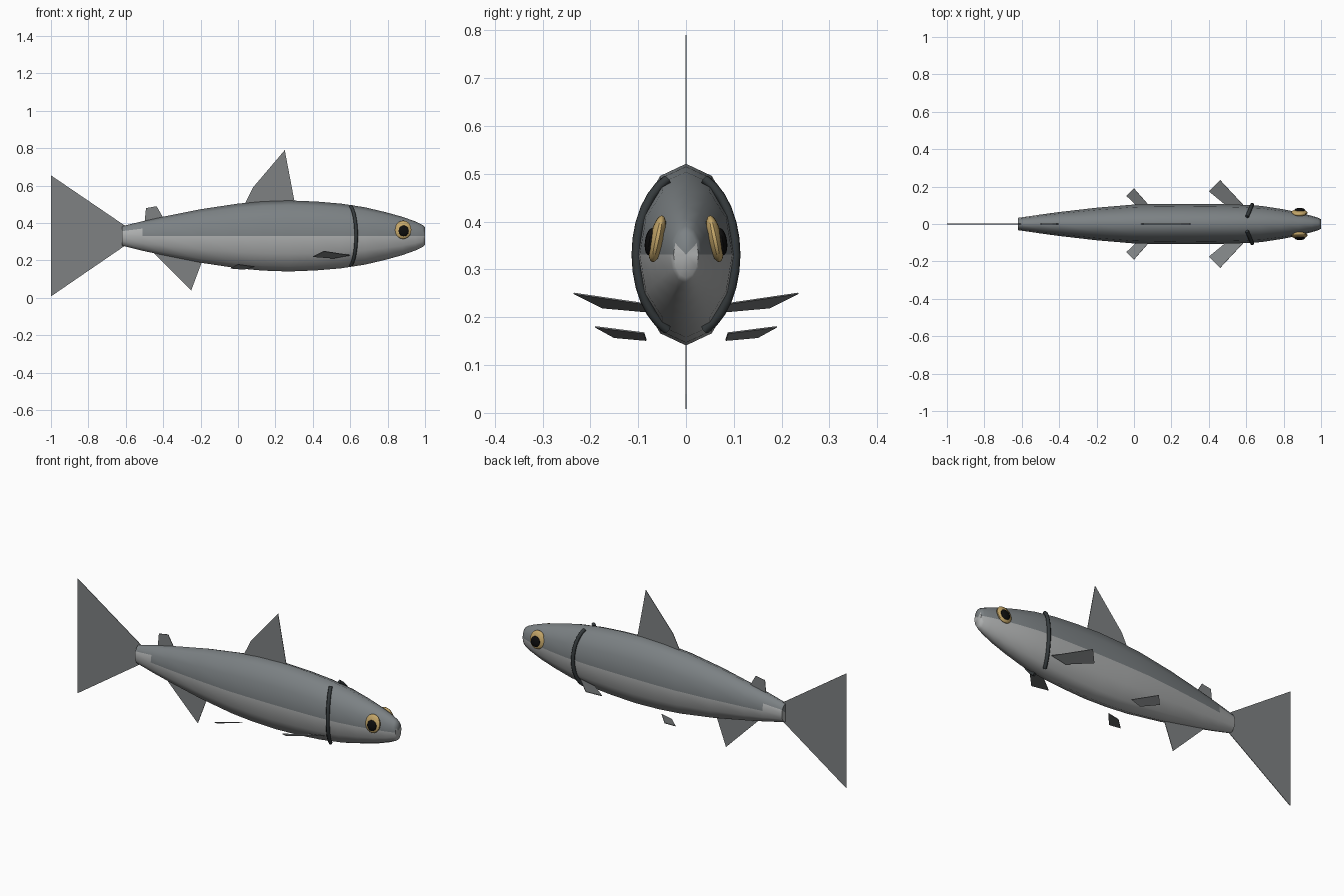
import bpy, bmesh
from math import sin, cos, pi, radians
from mathutils import Matrix, Vector

cube = bpy.data.objects.get("Cube")
if cube:
    bpy.data.objects.remove(cube)

MID = 0.331   # height of the body axis
SIDES = 12    # sides of the body cross-section


def material(name, colour):
    mat = bpy.data.materials.new(name)
    mat.use_nodes = True
    rgba = (*colour, 1)
    mat.diffuse_color = rgba
    bsdf = mat.node_tree.nodes["Principled BSDF"]
    bsdf.inputs["Base Color"].default_value = rgba
    bsdf.inputs["Roughness"].default_value = 0.6
    return mat


back_grey = material("back grey", (0.20, 0.22, 0.23))
belly_silver = material("belly silver", (0.42, 0.43, 0.43))
fin_grey = material("fin grey", (0.21, 0.22, 0.225))
gill_dark = material("gill dark", (0.035, 0.042, 0.045))
eye_gold = material("eye gold", (0.55, 0.38, 0.14))
pupil_black = material("pupil black", (0.004, 0.004, 0.004))


def finish(name, bm, mats, smooth=None):
    bmesh.ops.recalc_face_normals(bm, faces=bm.faces)
    mesh = bpy.data.meshes.new(name)
    bm.to_mesh(mesh)
    bm.free()
    for mat in mats:
        mesh.materials.append(mat)
    obj = bpy.data.objects.new(name, mesh)
    bpy.context.collection.objects.link(obj)
    if smooth:
        bpy.ops.object.select_all(action="DESELECT")
        obj.select_set(True)
        bpy.context.view_layer.objects.active = obj
        bpy.ops.object.shade_smooth_by_angle(angle=radians(smooth))
    return obj


# Body: stations of x, half width, half height
stations = [
    (-.62, .033, .052), (-.51, .049, .079), (-.4, .064, .103),
    (-.2, .087, .143), (0, .104, .173), (.13, .107, .185),
    (.27, .108, .19), (.42, .107, .184), (.55, .104, .173),
    (.68, .097, .153), (.79, .08, .127), (.88, .062, .102),
    (.95, .044, .077), (.985, .033, .06), (1, .026, .048),
]
bm = bmesh.new()
rings = []
for x, w, h in stations:
    angles = [2 * pi * i / SIDES for i in range(SIDES)]
    rings.append([bm.verts.new((x, w * cos(a), MID + h * sin(a))) for a in angles])


def paint(face, i, light_end):
    upper = i < SIDES // 2
    flank = i in (0, SIDES // 2 - 1)
    face.material_index = 0 if upper and not (flank and light_end) else 1


for k, (a, b) in enumerate(zip(rings, rings[1:])):
    for i in range(SIDES):
        j = (i + 1) % SIDES
        paint(bm.faces.new((a[i], a[j], b[j], b[i])), i, k == 0)
for ring, x in ((rings[0], stations[0][0]), (rings[-1], stations[-1][0])):
    tip = bm.verts.new((x, 0, MID))
    for i in range(SIDES):
        paint(bm.faces.new((ring[i], ring[(i + 1) % SIDES], tip)), i, True)
finish("body", bm, [back_grey, belly_silver], 65)


# Fins: thin sheets from outlines
def fin(name, points):
    bm = bmesh.new()
    bm.faces.new([bm.verts.new(p) for p in points])
    bmesh.ops.triangulate(bm, faces=bm.faces)
    obj = finish(name, bm, [fin_grey])
    mod = obj.modifiers.new("thickness", "SOLIDIFY")
    mod.thickness = 0.003
    mod.offset = 0


upright = {
    "tail_fin": [(-.6, .383), (-1, .655), (-.81, .335), (-1, .008), (-.6, .282)],
    "dorsal_fin": [(.03, .49), (.08, .59), (.25, .79), (.305, .5)],
    "adipose_fin": [(-.5, .4), (-.492, .48), (-.435, .49), (-.395, .42)],
    "anal_fin": [(-.45, .24), (-.25, .04), (-.19, .2)],
}
for name, outline in upright.items():
    fin(name, [(x, 0, z) for x, z in outline])

paired = {
    "pectoral_fin": [(.46, .235, .25), (.4, .175, .22), (.51, .085, .212), (.6, .085, .228)],
    "pelvic_fin": [(0, .19, .18), (-.04, .15, .158), (.03, .083, .152), (.09, .088, .167)],
}
for side, s in (("left", 1), ("right", -1)):
    for name, outline in paired.items():
        fin(f"{side}_{name}", [(x, s * y, z) for x, y, z in outline])


# Gill covers: dark tubes bowed along each cheek
def gill(name, s):
    curve = bpy.data.curves.new(name, "CURVE")
    curve.dimensions = "3D"
    curve.bevel_depth = 0.01
    curve.bevel_resolution = 1
    curve.use_fill_caps = True
    spline = curve.splines.new("POLY")
    count = 13
    spline.points.add(count - 1)
    for i, p in enumerate(spline.points):
        a = radians(-68 + 136 * i / (count - 1))
        p.co = (.588 + .044 * cos(a), s * .104 * cos(a), MID + .17 * sin(a), 1)
    curve.materials.append(gill_dark)
    bpy.context.collection.objects.link(bpy.data.objects.new(name, curve))


# Eyes: flattened balls, leaning in at the top
def ball(name, centre, size, lean, mat):
    bm = bmesh.new()
    bmesh.ops.create_uvsphere(bm, u_segments=14, v_segments=10, radius=1)
    place = Matrix.Translation(centre) @ Matrix.Rotation(lean, 4, "X")
    bm.transform(place @ Matrix.Diagonal(Vector((*size, 1))))
    finish(name, bm, [mat], 40)


for side, s in (("left", 1), ("right", -1)):
    gill(f"{side}_gill_cover", s)
    ball(f"{side}_eye", (.883, s * .06, .364), (.045, .016, .05), s * radians(12), eye_gold)
    ball(f"{side}_pupil", (.886, s * .074, .358), (.028, .012, .029), s * radians(8), pupil_black)
